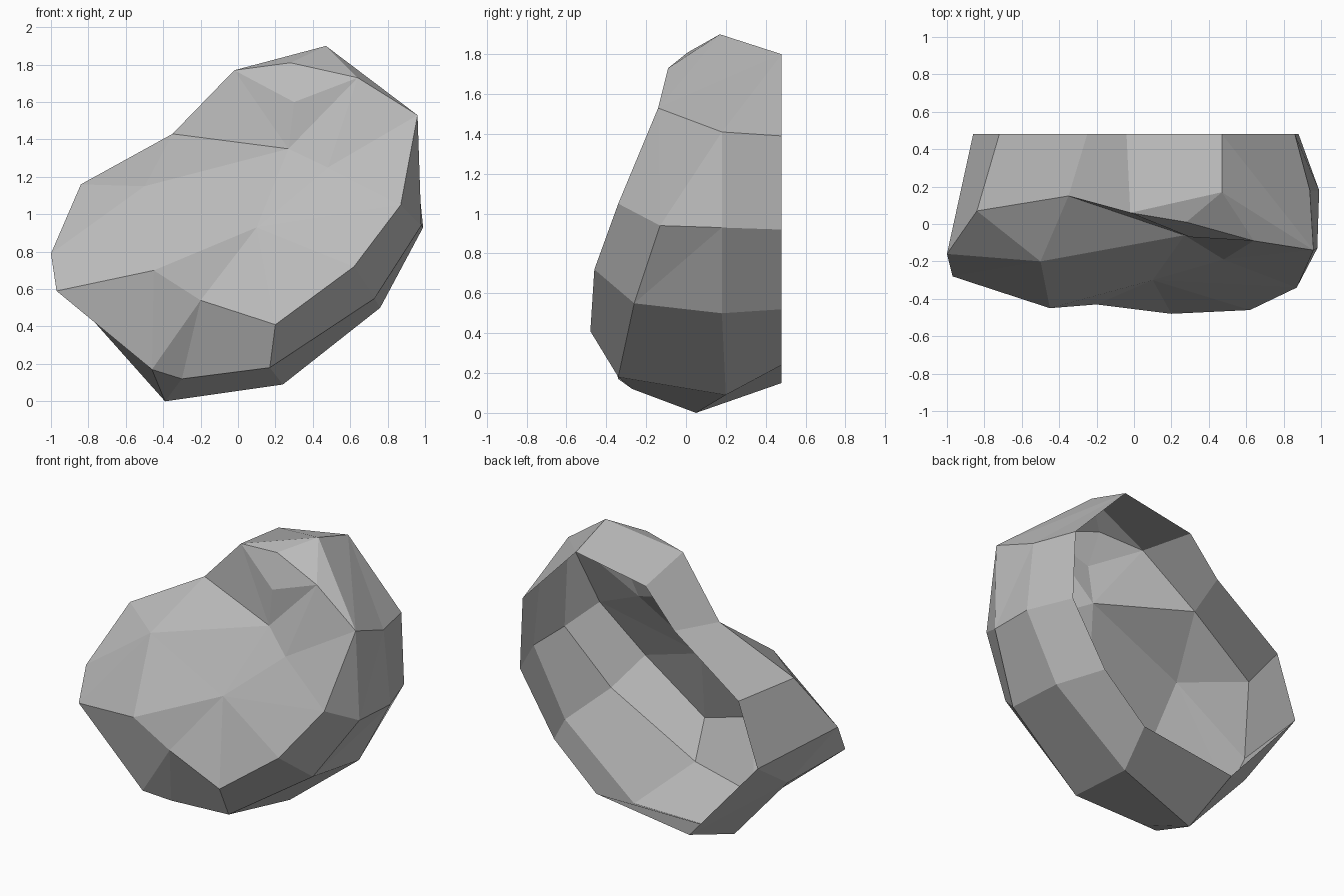
import bpy
import bmesh

cube = bpy.data.objects.get("Cube")
if cube:
    bpy.data.objects.remove(cube, do_unlink=True)

BACK_Y = 0.48
bm = bmesh.new()
corner = {}


def add_ring(names, points):
    """Create one named corner for each point of a ring."""
    for name, point in zip(names, points):
        corner[name] = bm.verts.new(point)


def add_face(*names):
    bm.faces.new([corner[name] for name in names])


def stitch(outer, inner, steps):
    """Join two rings: 'o' / 'i' advance one ring (triangle), 'q' both (quad)."""
    a = b = 0
    for step in steps:
        if step == "q":
            add_face(outer[a], inner[b], inner[b + 1], outer[a + 1])
        elif step == "o":
            add_face(outer[a], inner[b], outer[a + 1])
        else:
            add_face(outer[a], inner[b], inner[b + 1])
        a += step in "oq"
        b += step in "iq"


def fan(hub, around):
    """Triangles from a hub corner to a chain of corners."""
    for first, second in zip(around, around[1:]):
        add_face(hub, first, second)


# Open rim of the shell, flat against the back plane
rim = [(.47, 1.8), (.86, 1.39), (.88, .92), (.63, .52), (.32, .24),
       (-.36, .15), (-.86, .72), (-.72, 1.13), (-.25, 1.47), (-.04, 1.71)]
add_ring("abcdefhijk", [(x, BACK_Y, z) for x, z in rim])

# Widest ring around the sides
add_ring("ABCDEFGHIJK", [
    (.47, .17, 1.9), (.94, .18, 1.41), (.99, .18, .93), (.76, .18, .5),
    (.24, .2, .09), (-.39, .05, 0), (-.8, .08, .46), (-1, -.16, .79),
    (-.84, .07, 1.16), (-.35, .15, 1.43), (-.02, .06, 1.77)])

# Collar where the sides turn towards the front
add_ring("lmnopqrtsuvw", [
    (.64, -.09, 1.73), (.96, -.14, 1.53), (.98, -.13, .94), (.73, -.26, .55),
    (.17, -.34, .18), (-.3, -.27, .12), (-.46, -.34, .17), (-.97, -.28, .59),
    (-.5, -.2, 1.15), (.27, -.06, 1.35), (.3, -.07, 1.6), (.28, .01, 1.81)])

# Front ridge and the dented middle of the front
add_ring("gyzNMQx", [
    (.87, -.34, 1.05), (.62, -.46, .72), (.2, -.48, .41), (-.2, -.43, .54),
    (-.45, -.45, .7), (.1, -.3, .93), (.48, -.19, 1.25)])

# Bands between the rings
stitch("bcdefhijkab", "BCDEFGHIJKAmB", "qqqqioiqqqqiio")
stitch("BCDEFGHIJKA", "mnopqrtsuvwlm", "ioioqqioioiooioiioii")
stitch("mnopqrts", "gyzNM", "oqqqoioo")

# Front facets
fan("Q", "xgyzNMsux")
fan("x", "ulmg")
fan("v", "wlu")

# Point every facet outwards
bmesh.ops.recalc_face_normals(bm, faces=bm.faces[:])
if sum(f.normal.y * f.calc_area() for f in bm.faces) > 0:
    bmesh.ops.reverse_faces(bm, faces=bm.faces[:])

mesh = bpy.data.meshes.new("rock_shell")
bm.to_mesh(mesh)
bm.free()
rock = bpy.data.objects.new("rock_shell", mesh)
bpy.context.collection.objects.link(rock)

# Stone colour
GREY = (.5, .5, .5, 1)
stone = bpy.data.materials.new("stone_grey")
stone.use_nodes = True
stone.diffuse_color = GREY
stone.node_tree.nodes["Principled BSDF"].inputs["Base Color"].default_value = GREY
mesh.materials.append(stone)
